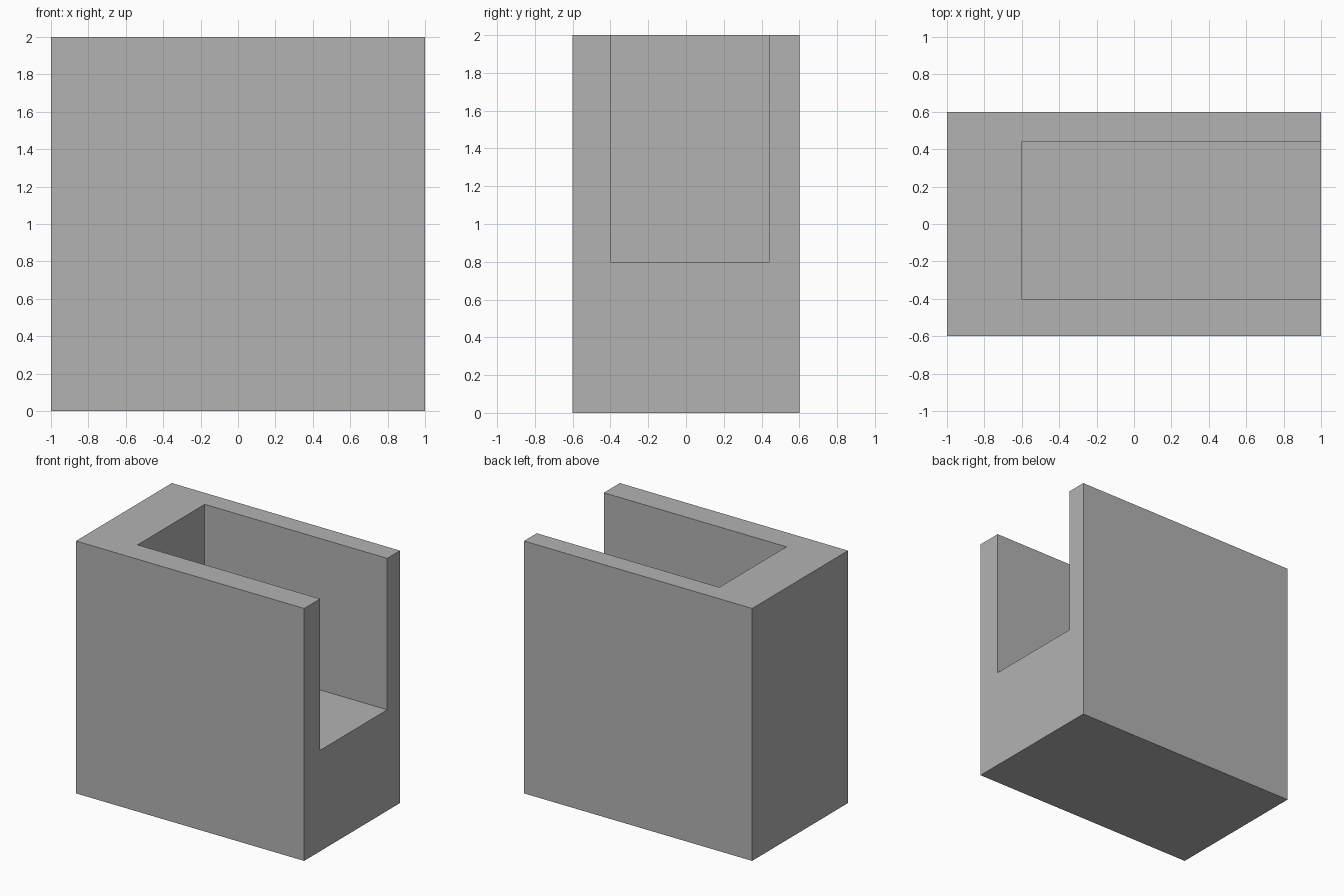
import bpy

# Remove the default cube
default = bpy.data.objects.get("Cube")
if default:
    bpy.data.objects.remove(default, do_unlink=True)

# Single grey material
grey = bpy.data.materials.new("light_grey")
grey.use_nodes = True
colour = (0.45, 0.45, 0.45, 1.0)
grey.diffuse_color = colour
grey.node_tree.nodes["Principled BSDF"].inputs["Base Color"].default_value = colour


def box(name, low, high):
    """Axis-aligned box between two corners."""
    centre = [(a + b) / 2 for a, b in zip(low, high)]
    bpy.ops.mesh.primitive_cube_add(size=1, location=centre)
    obj = bpy.context.object
    obj.name = name
    obj.scale = [b - a for a, b in zip(low, high)]
    bpy.ops.object.transform_apply(location=True, rotation=False, scale=True)
    obj.data.materials.append(grey)
    return obj


# Block with a slot open at the top and the left end
block = box("slotted_block", (-1, -0.6, 0), (1, 0.6, 2))
cutter = box("slot_cutter", (-0.6, -0.4, 0.8), (1.2, 0.44, 2.2))
cutter.hide_render = True

slot = block.modifiers.new("slot", 'BOOLEAN')
slot.operation = 'DIFFERENCE'
slot.solver = 'EXACT'
slot.object = cutter

# Bake the cut and discard the cutter
bpy.ops.object.select_all(action='DESELECT')
block.select_set(True)
bpy.context.view_layer.objects.active = block
bpy.ops.object.modifier_apply(modifier=slot.name)
bpy.data.objects.remove(cutter, do_unlink=True)
